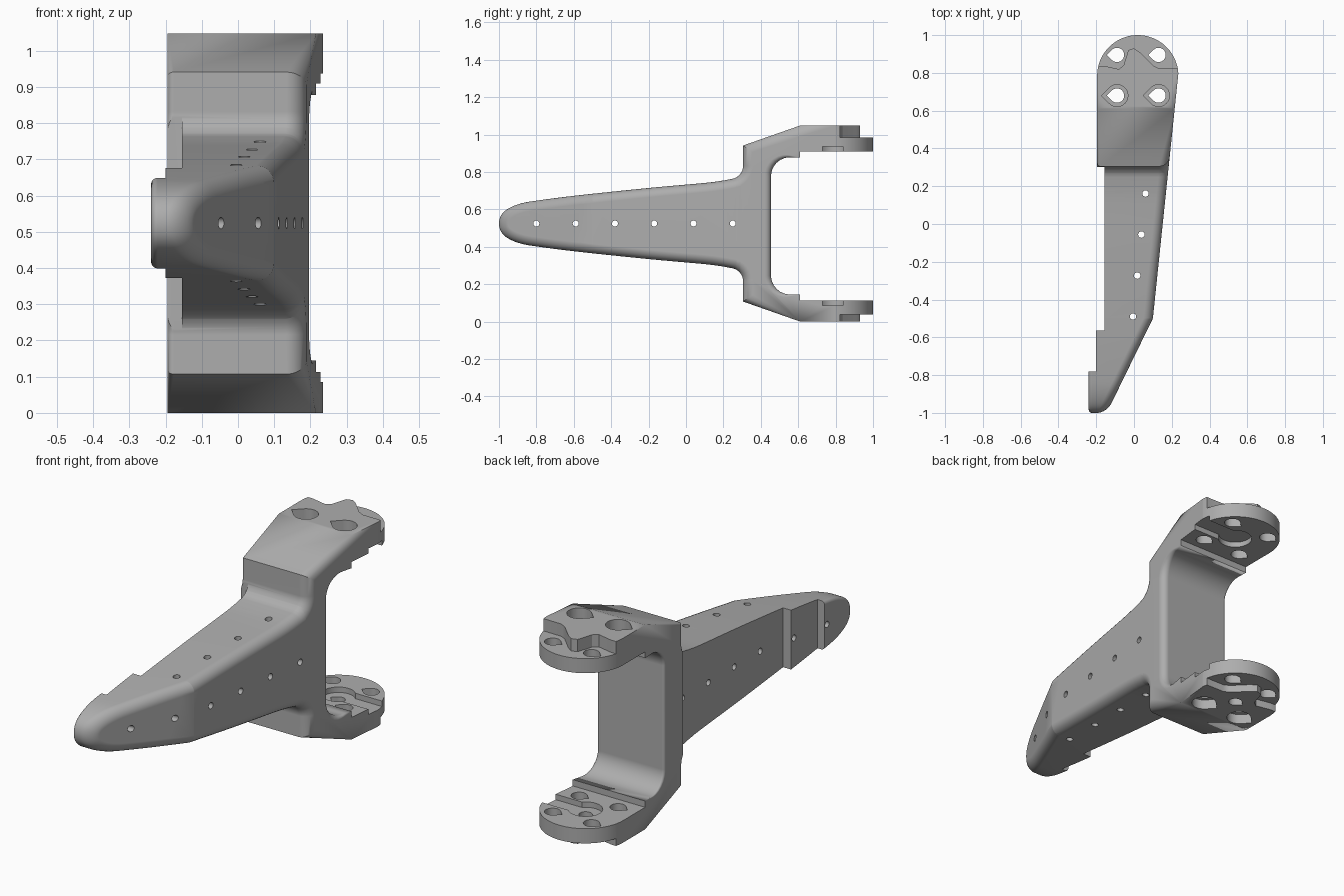
import bpy, bmesh, math
from mathutils import Vector

if "Cube" in bpy.data.objects:
    bpy.data.objects.remove(bpy.data.objects["Cube"])

MID = 0.524          # height of the plane of symmetry
WALL = 0.305         # front of the bracket wall
EAR = Vector((0.02, 0.785))

grey = bpy.data.materials.new("grey plastic")
grey.use_nodes = True
grey.diffuse_color = (0.42, 0.42, 0.42, 1)
grey.node_tree.nodes["Principled BSDF"].inputs["Base Color"].default_value = grey.diffuse_color


def make_object(name, bm):
    bmesh.ops.recalc_face_normals(bm, faces=bm.faces)
    mesh = bpy.data.meshes.new(name)
    bm.to_mesh(mesh)
    bm.free()
    mesh.materials.append(grey)
    obj = bpy.data.objects.new(name, mesh)
    bpy.context.collection.objects.link(obj)
    return obj


def spline(pts, steps=5):
    """Smooth curve through the points."""
    p = [Vector(q) for q in pts]
    p = [Vector((p[1].x, -p[1].y))] + p + [2 * p[-1] - p[-2]]
    out = []
    for a, b, c, d in zip(p, p[1:], p[2:], p[3:]):
        for i in range(steps):
            t = i / steps
            out.append(0.5 * (2 * b + (c - a) * t + (2 * a - 5 * b + 4 * c - d) * t ** 2
                              + (3 * b - a - 3 * c + d) * t ** 3))
    return out + [p[-2]]


def fillet(corners, steps=8):
    """Round each corner (y, z, radius) with an arc."""
    out = []
    for i, (y, z, r) in enumerate(corners):
        p = Vector((y, z))
        if not r:
            out.append(p)
            continue
        a = (Vector(corners[i - 1][:2]) - p).normalized()
        b = (Vector(corners[(i + 1) % len(corners)][:2]) - p).normalized()
        half = a.angle(b) / 2
        centre = p + (a + b).normalized() * r / math.sin(half)
        start, end = p + a * r / math.tan(half), p + b * r / math.tan(half)
        for k in range(steps + 1):
            v = start.lerp(end, k / steps) - centre
            out.append(centre + v.normalized() * r)
    return out


def arc(c, r, a0, a1, n):
    return [Vector((c[0] + r * math.cos(math.radians(a0 + (a1 - a0) * i / n)),
                    c[1] + r * math.sin(math.radians(a0 + (a1 - a0) * i / n))))
            for i in range(n + 1)]


def teardrop(c, r):
    return arc(c, r, -135, 135, 18) + [Vector((c[0] - r * 1.414, c[1]))]


# Side profile of leg and forked bracket
leg = spline([(-1, 0), (-.988, .045), (-.95, .08), (-.88, .108), (-.78, .125),
              (-.565, .152), (-.2, .19), (.1, .217), (.2, .23)])
outer = [(p.x, p.y, 0) for p in leg] + [(WALL, .25, .07), (WALL, .417, 0),
                                       (.61, MID, 0), (1.1, MID, 0)]
inner_top = [(1.1, .386, 0), (.61, .386, 0), (.61, .354, 0), (.455, .354, .1)]
inner_low = [(y, -h - .025, r) for y, h, r in reversed(inner_top)]
outer_low = [(y, -h, r) for y, h, r in reversed(outer[1:])]
profile = fillet(outer + inner_top + inner_low + outer_low)

# Inward mitre direction at each profile point
inward = []
for i, p in enumerate(profile):
    d0 = (p - profile[i - 1]).normalized()
    d1 = (profile[(i + 1) % len(profile)] - p).normalized()
    n0, n1 = Vector((d0.y, -d0.x)), Vector((d1.y, -d1.x))
    n = (n0 + n1).normalized()
    inward.append(n / max(n.dot(n0), .3))


def fade(y):
    return max(0, min(1, (.6 - y) / .2))


def right_x(y):
    return .1 + .104 * (y + .5) if y > -.5 else .1 + .489 * (y + .5)


def left_x(y):
    return -.24 if y < .28 else -.195


# Solid with rounded rims, then shifted to the tapered plan outline
bm = bmesh.new()
N = 6
rims = [(-1, .018, N - i) for i in range(N + 1)] + [(1, .05, i) for i in range(N + 1)]
rings = []
for side, radius, i in rims:
    a = math.pi / 2 * i / N
    ring = []
    for p, n in zip(profile, inward):
        r = radius * fade(p.x)
        q = p + n * r * (1 - math.cos(a))
        ring.append(bm.verts.new((side * (1 - r * (1 - math.sin(a))), q.x, q.y + MID)))
    rings.append(ring)
for a, b in zip(rings, rings[1:]):
    for i in range(len(profile)):
        quad = [a[i - 1], a[i], b[i], b[i - 1]]
        bm.faces.new(quad)
bm.faces.new(rings[0])
bm.faces.new(rings[-1])
bmesh.ops.remove_doubles(bm, verts=bm.verts, dist=1e-5)
for y in (-.5, .27, .29):
    bmesh.ops.bisect_plane(bm, geom=bm.verts[:] + bm.edges[:] + bm.faces[:],
                           plane_co=(0, y, 0), plane_no=(0, 1, 0))
for v in bm.verts:
    v.co.x += right_x(v.co.y) - 1 if v.co.x > 0 else left_x(v.co.y) + 1
body = make_object("leg_bracket", bm)


def prism(bm, pts, lo, hi, axis="z"):
    def place(p, h):
        return (p[0], p[1], h) if axis == "z" else (h, p[0], p[1])
    low = [bm.verts.new(place(p, lo)) for p in pts]
    top = [bm.verts.new(place(p, hi)) for p in pts]
    bm.faces.new(low)
    bm.faces.new(top)
    for i in range(len(pts)):
        bm.faces.new([low[i - 1], low[i], top[i], top[i - 1]])


def cut(name, parts):
    bm = bmesh.new()
    for part in parts:
        prism(bm, *part)
    cutter = make_object(name, bm)
    cutter.hide_render = True
    mod = body.modifiers.new(name, "BOOLEAN")
    mod.operation, mod.solver, mod.object = "DIFFERENCE", "EXACT", cutter
    bpy.context.view_layer.objects.active = body
    bpy.ops.object.modifier_apply(modifier=name)
    bpy.data.objects.remove(cutter)


# Stepped flat side of the leg, round ends of the ears
steps = [(-.5, -.78), (-.2, -.78), (-.2, -.565), (-.155, -.565), (-.155, .303), (-.5, .303)]
round_end = arc(EAR, .215, 0, 180, 40) + [Vector(p) for p in
                                          [(-.5, .785), (-.5, 1.3), (.5, 1.3), (.5, .785)]]
cut("outline_cutter", [(steps, -1, 2), (round_end, -1, 2)])

# Stepped outer faces, inner slots and counterbores of the ears
wave = [(-.5, .84), (-.16, .837), (-.08, .82), (-.055, .84), (-.03, .92), (0, .93),
        (.03, .91), (.1, .84), (.13, .825), (.5, .82), (.5, 1.3), (-.5, 1.3)]
slot = arc(EAR, .08, 43, 317, 24) + [Vector((.4, .73)), Vector((.4, .84))]
front_holes = [(-.09, .68), (.13, .68)]
parts = [(wave, .985, 1.3), (wave, -.3, .0375), (slot, .85, .937), (slot, .085, .17)]
for c in front_holes:
    parts += [(teardrop(c, .058), .985, 1.3), (teardrop(c, .058), -.3, .05)]
cut("ear_cutter", parts)

# Screw holes in the ears, small holes along the leg
parts = [(teardrop(c, .038), -.3, 1.3) for c in front_holes + [(-.09, .895), (.13, .895)]]
parts.append((teardrop(EAR, .032), -.3, .3))
for i in range(4):
    parts.append((arc((-.005 + .022 * i, -.49 + .217 * i), .017, 0, 337.5, 15), -.3, 1.3))
for i in range(6):
    parts.append((arc((-.8 + .21 * i, MID), .016, 0, 337.5, 15), -1, 1, "x"))
cut("hole_cutter", parts)

# Smooth shading with crisp edges
bpy.ops.object.select_all(action="DESELECT")
body.select_set(True)
bpy.context.view_layer.objects.active = body
bpy.ops.object.shade_smooth_by_angle(angle=math.radians(30))
weighted = body.modifiers.new("weighted_normals", "WEIGHTED_NORMAL")
weighted.keep_sharp = True
